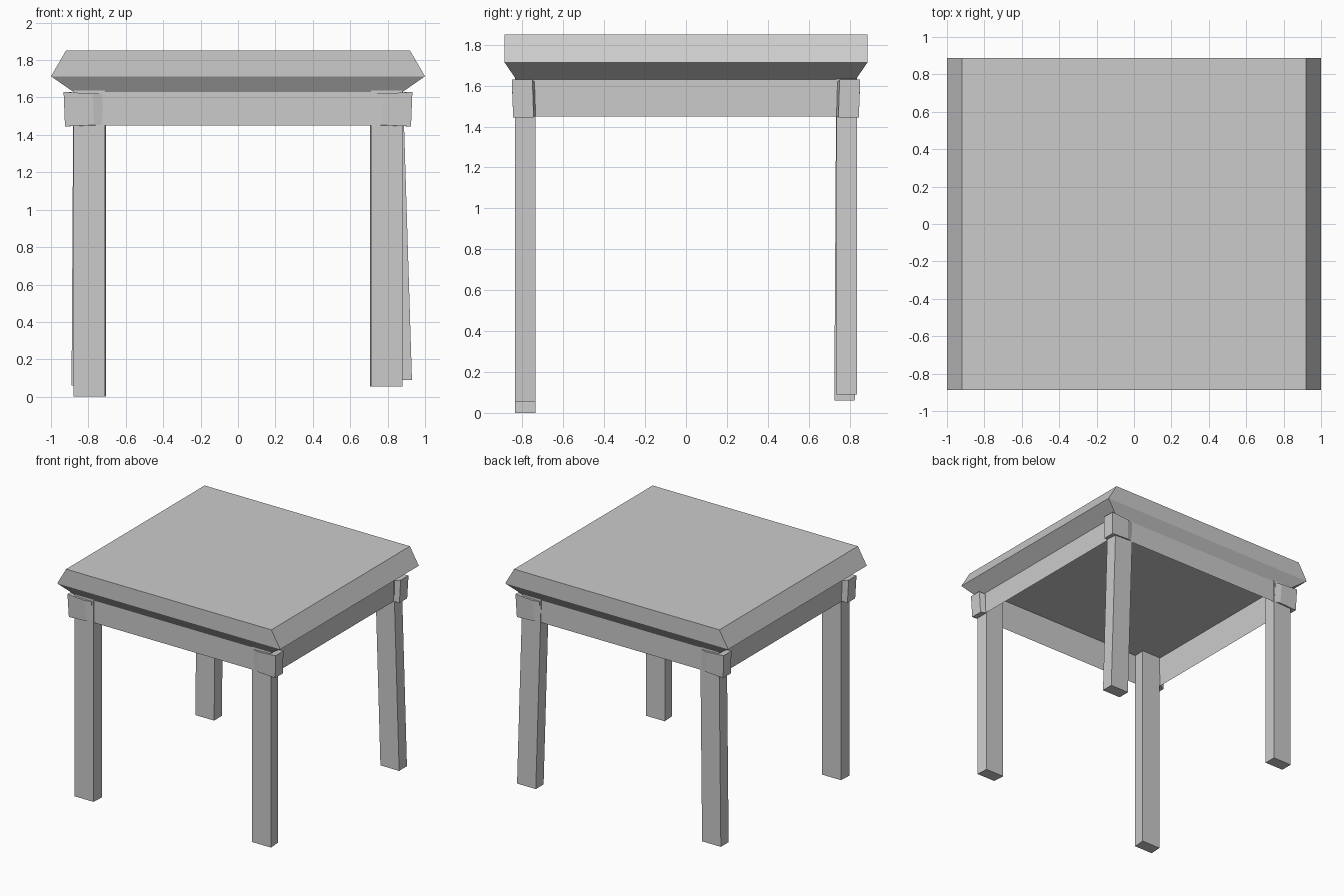
import bpy
import bmesh

cube = bpy.data.objects.get("Cube")
if cube:
    bpy.data.objects.remove(cube, do_unlink=True)

grey = bpy.data.materials.new("plain grey")
grey.use_nodes = True
colour = (0.6, 0.6, 0.6, 1)
grey.diffuse_color = colour
grey.node_tree.nodes["Principled BSDF"].inputs["Base Color"].default_value = colour

CEILING = 1.7


def rect(x, y, z):
    """Centred horizontal rectangle."""
    return [(-x, -y, z), (x, -y, z), (x, y, z), (-x, y, z)]


def loft(name, rings, capped=True):
    """Join matching rings of points with flat sides, optionally closing the ends."""
    bm = bmesh.new()
    loops = [[bm.verts.new(p) for p in ring] for ring in rings]
    count = len(rings[0])
    for low, high in zip(loops, loops[1:]):
        for i in range(count):
            j = (i + 1) % count
            bm.faces.new((low[i], low[j], high[j], high[i]))
    if capped:
        bm.faces.new(loops[0][::-1])
        bm.faces.new(loops[-1])
    bmesh.ops.recalc_face_normals(bm, faces=bm.faces)
    mesh = bpy.data.meshes.new(name)
    bm.to_mesh(mesh)
    bm.free()
    mesh.materials.append(grey)
    obj = bpy.data.objects.new(name, mesh)
    bpy.context.collection.objects.link(obj)
    return obj


# Bevelled top with a recessed underside; left and right edges slant, front and back are upright
loft("table_top", [rect(0.88, 0.83, CEILING), rect(0.88, 0.83, 1.63),
                   rect(1, 0.887, 1.713), rect(0.92, 0.887, 1.85)])

# Thin open frame beneath the top
loft("apron", [rect(0.88, 0.83, 1.45), rect(0.88, 0.83, 1.63)], capped=False)

# Corner block outline, tapering towards the apron on its inner ends
block = [(0.925, 0.845), (0.77, 0.845), (0.72, 0.832), (0.72, 0.74), (0.882, 0.735), (0.925, 0.745)]

# Each leg: side signs, foot height, and foot drift outwards and along y
legs = {
    "front_right": (-1, -1, 0.0, 0.0, 0.0),
    "front_left": (1, -1, 0.055, 0.0, 0.0),
    "back_right": (-1, 1, 0.06, 0.01, -0.01),
    "back_left": (1, 1, 0.09, 0.05, 0.0),
}
for corner, (sx, sy, foot, dx, dy) in legs.items():
    # Front legs are turned very slightly inwards
    turn = 0.007 if sy < 0 else 0
    outline = [(0.88, 0.835), (0.712, 0.835), (0.712 - turn, 0.735), (0.88 - turn, 0.735)]
    bottom = [(sx * (x + dx), sy * (y + dy), foot) for x, y in outline]
    top = [(sx * x, sy * y, CEILING) for x, y in outline]
    loft(corner + "_leg", [bottom, top])

    # Corner block, flaring slightly, its top and bottom tilted a little
    low = [(sx * x, sy * y, 1.445 if x > 0.9 else 1.453) for x, y in block]
    high = [(sx * x * 1.008, sy * y * 1.008, 1.63 if x > 0.9 else 1.62) for x, y in block]
    loft(corner + "_corner_block", [low, high])
